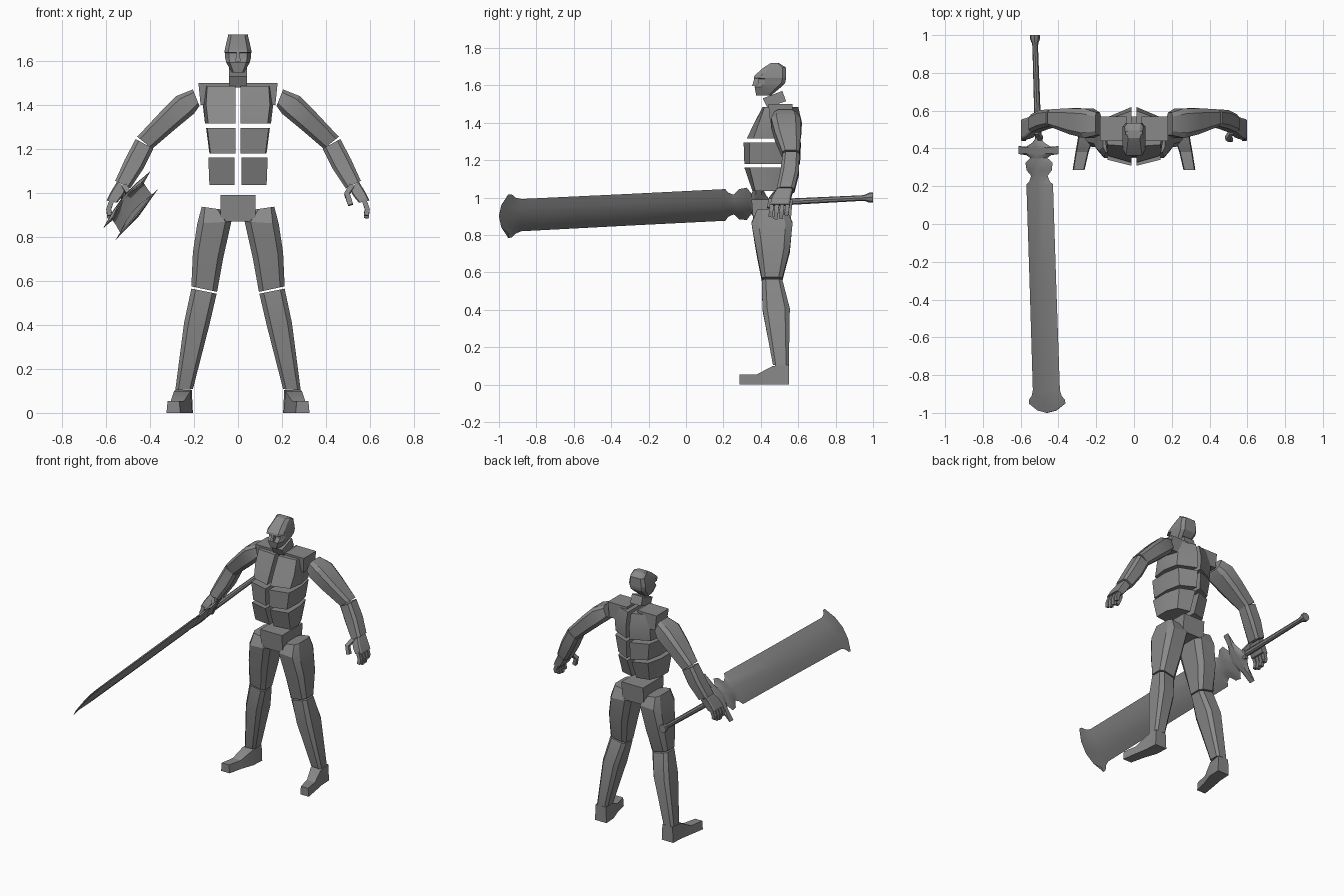
import bpy, math
from mathutils import Vector as V

grey = bpy.data.materials.new("stone_grey")
grey.diffuse_color = (0.25, 0.25, 0.25, 1)


def loft(name, rings, mirror=False, angle=25):
    """Skin a list of equal-length point rings and cap both ends."""
    n = len(rings[0])
    verts = [p for r in rings for p in r]
    faces = [(i * n + j, i * n + (j + 1) % n, (i + 1) * n + (j + 1) % n, (i + 1) * n + j)
             for i in range(len(rings) - 1) for j in range(n)]
    faces += [tuple(range(n))[::-1], tuple(range(len(verts) - n, len(verts)))]
    me = bpy.data.meshes.new(name)
    me.from_pydata([tuple(v) for v in verts], [], faces)
    me.materials.append(grey)
    ob = bpy.data.objects.new(name, me)
    bpy.context.collection.objects.link(ob)
    bpy.ops.object.select_all(action='DESELECT')
    ob.select_set(True)
    bpy.context.view_layer.objects.active = ob
    bpy.ops.object.mode_set(mode='EDIT')
    bpy.ops.mesh.select_all(action='SELECT')
    bpy.ops.mesh.normals_make_consistent(inside=False)
    bpy.ops.object.mode_set(mode='OBJECT')
    bpy.ops.object.shade_smooth_by_angle(angle=math.radians(angle))
    if mirror:
        ob.modifiers.new("mirror", 'MIRROR').use_mirror_merge = False
    return ob


def limb_ring(ix, iz, ox, oz, y0, y1, c=0.35):
    """Chamfered section between an inner and an outer (x, z) point."""
    mid = V(((ix + ox) / 2, (y0 + y1) / 2, (iz + oz) / 2))
    u, v = V(((ox - ix) / 2, 0, (oz - iz) / 2)), V((0, (y1 - y0) / 2, 0))
    k = 1 - c
    pts = [(1, -k), (1, k), (k, 1), (-k, 1), (-1, k), (-1, -k), (-k, -1), (k, -1)]
    return [mid + u * a + v * b for a, b in pts]


def limb(name, rows, c=0.35):
    return loft(name, [limb_ring(*r, c) for r in rows], mirror=True)


def plan(pts, z):
    return [V((x, y, z)) for x, y in pts]


def box_ring(x0, x1, y0, y1, z):
    return plan([(x0, y0), (x1, y0), (x1, y1), (x0, y1)], z)


def beam(name, path, w, d):
    """Square bar through the points of a path, d wide along y."""
    rings = []
    for i, p in enumerate(path):
        t = V(path[min(i + 1, len(path) - 1)]) - V(path[max(i - 1, 0)])
        u = t.cross(V((0, 1, 0))).normalized() * w / 2
        v = u.cross(t).normalized() * d / 2
        rings.append([V(p) + u + v, V(p) - u + v, V(p) - u - v, V(p) + u - v])
    return loft(name, rings, mirror=True)


# pelvis
loft("pelvis", [box_ring(-.08, .08, .36, .56, .87), box_ring(-.08, .08, .35, .57, .99)])

# torso halves, split by a central gap
loft("chest", [
    plan([(.012, .325), (.135, .36), (.15, .46), (.13, .56), (.012, .615)], 1.315),
    plan([(.012, .365), (.145, .39), (.16, .48), (.13, .57), (.012, .62)], 1.40),
    plan([(.012, .41), (.14, .42), (.15, .48), (.12, .56), (.012, .60)], 1.485)], True)
loft("upper_abdomen", [
    plan([(.012, .312), (.125, .34), (.13, .46), (.11, .56), (.012, .61)], 1.18),
    plan([(.012, .308), (.14, .34), (.145, .46), (.125, .57), (.012, .615)], 1.295)], True)
loft("lower_abdomen", [
    plan([(.016, .355), (.13, .37), (.13, .46), (.10, .53), (.016, .55)], 1.035),
    plan([(.016, .312), (.135, .34), (.135, .46), (.11, .56), (.016, .60)], 1.16)], True)
loft("shoulder_block", [box_ring(.04, .17, .45, .57, 1.40), box_ring(.04, .18, .44, .57, 1.50)], True)

# neck, tilted forward
loft("neck", [
    [V((x, y, z)) for x, y, z in ((-.04, .435, 1.48), (.04, .435, 1.48), (.04, .535, 1.515), (-.04, .535, 1.515))],
    [V((x, y, z)) for x, y, z in ((-.04, .41, 1.53), (.04, .41, 1.53), (.04, .515, 1.57), (-.04, .515, 1.57))]])

# head: height, front, back, half width
head = [(1.546, .375, .455, .028), (1.592, .367, .51, .053), (1.612, .385, .53, .058),
        (1.635, .388, .535, .060), (1.638, .362, .535, .061), (1.652, .366, .535, .060),
        (1.695, .415, .535, .050), (1.72, .455, .495, .044)]
loft("head", [plan([(-w * .7, f), (w * .7, f), (w, f + .035), (w, b - .02), (w * .7, b),
                    (-w * .7, b), (-w, b - .02), (-w, f + .035)], z) for z, f, b, w in head], angle=15)
loft("nose", [box_ring(-.012, .012, .354, .39, 1.597), box_ring(-.006, .006, .366, .39, 1.64)])

# legs
limb("thigh", [(.095, .55, .212, .575, .405, .515), (.068, .70, .205, .73, .375, .555),
               (.03, .87, .185, .86, .35, .57), (.08, .925, .165, .937, .38, .54)])
limb("calf", [(.205, .108, .285, .103, .465, .55), (.13, .40, .245, .41, .408, .555),
              (.097, .542, .212, .565, .407, .515)])
# foot: heel rising to the ankle, flat toe turned outward
foot = [(.55, .205, .29, .105), (.465, .21, .295, .10), (.38, .24, .31, .055), (.285, .262, .325, .055)]
loft("foot", [[V((a, y, 0)), V((b, y, 0)), V((b - .005, y, h)), V((a + .005, y, h))]
              for y, a, b, h in foot], True)

# arms
limb("upper_arm", [(.175, 1.395, .205, 1.47, .47, .59), (.20, 1.36, .28, 1.44, .455, .612),
                   (.285, 1.29, .355, 1.365, .475, .613), (.39, 1.20, .458, 1.255, .515, .607)])
limb("forearm", [(.385, 1.20, .465, 1.245, .517, .607), (.43, 1.11, .515, 1.15, .505, .603),
                 (.49, 1.02, .558, 1.055, .485, .58)])

# hands
limb("palm", [(.505, 1.02, .55, 1.05, .485, .57), (.525, .985, .578, 1.005, .46, .56),
              (.55, .955, .598, .965, .45, .555)], .2)
for i in range(4):
    y = .459 + i * .028
    drop = (.012, 0, .004, .022)[i]
    beam("finger_%d" % (i + 1), [(.572, y, .97), (.588, y - .004, .925), (.583, y - .008, .885 + drop)], .022, .022)
beam("thumb", [(.515, .485, 1.03), (.495, .455, .995), (.512, .445, .945)], .024, .024)


# great sword: length, half width, half thickness, backward bow of the edges
W, T = V((.64, 0, .77)), V((-.77, 0, .64))
def axis(y):
    return V((-.4925 - .0325 * y, y, .95 + .05 * y))


def blade_ring(y, h, t, bow=0):
    pts = [(-1, 0), (-.5, .75), (0, 1), (.5, .75), (1, 0), (.5, -.75), (0, -1), (-.5, -.75)]
    return [axis(y) + W * a * h + T * b * t + V((0, bow * a * a, 0)) for a, b in pts]


blade = [(-1, .152, .003, .05), (-.97, .148, .008, .04), (-.93, .124, .014, .02), (-.88, .112, .018),
         (-.3, .11, .02), (.21, .11, .02), (.225, .085, .02), (.255, .068, .02), (.285, .105, .02),
         (.325, .112, .02), (.35, .07, .02)]
loft("sword_blade", [blade_ring(*r) for r in blade], angle=40)
guard = [(.345, .06, .02), (.365, .105, .022), (.375, .165, .02, -.005), (.40, .165, .02, .012),
         (.41, .10, .022), (.43, .05, .022), (.45, .018, .018)]
loft("sword_guard", [blade_ring(*r) for r in guard], angle=40)
handle = [(.43, .018), (.94, .015), (.96, .018), (.98, .027), (1.0, .027)]
loft("sword_handle", [[axis(y) + (W * math.cos(k * math.pi / 4) + T * math.sin(k * math.pi / 4)) * r
                       for k in range(8)] for y, r in handle], angle=40)
